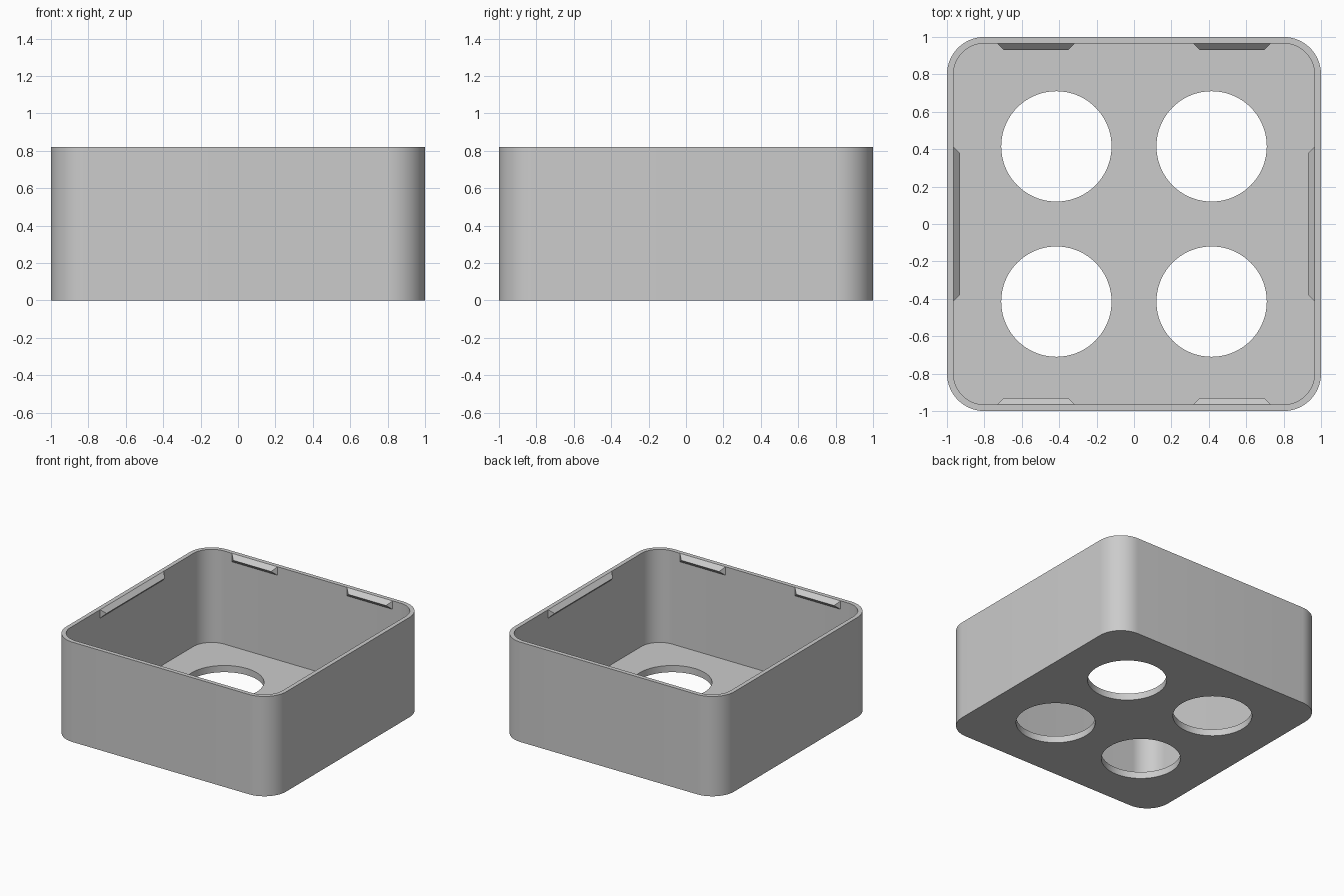
import bpy
import bmesh
from math import cos, sin, pi, radians
from mathutils import Matrix, Vector

if "Cube" in bpy.data.objects:
    bpy.data.objects.remove(bpy.data.objects["Cube"])

HEIGHT, WALL, FLOOR, RADIUS = 0.82, 0.035, 0.055, 0.2
INNER = 1 - WALL

grey = bpy.data.materials.new("plain grey")
grey.use_nodes = True
grey.diffuse_color = (0.6, 0.6, 0.6, 1)
grey.node_tree.nodes["Principled BSDF"].inputs["Base Color"].default_value = (0.6, 0.6, 0.6, 1)


def make_object(name, bm):
    bmesh.ops.recalc_face_normals(bm, faces=bm.faces)
    mesh = bpy.data.meshes.new(name)
    bm.to_mesh(mesh)
    bm.free()
    mesh.materials.append(grey)
    obj = bpy.data.objects.new(name, mesh)
    bpy.context.collection.objects.link(obj)
    return obj


def rounded_loop(bm, half, radius, z, steps=14):
    """Ring of vertices around a rounded square."""
    ring = []
    for corner, (sx, sy) in enumerate([(1, 1), (-1, 1), (-1, -1), (1, -1)]):
        for i in range(steps + 1):
            a = (corner + i / steps) * pi / 2
            ring.append(bm.verts.new((sx * (half - radius) + radius * cos(a),
                                      sy * (half - radius) + radius * sin(a), z)))
    return ring


# Open box: outer wall, rim, inner wall and floor
bm = bmesh.new()
rings = [rounded_loop(bm, 1, RADIUS, 0),
         rounded_loop(bm, 1, RADIUS, HEIGHT),
         rounded_loop(bm, INNER, RADIUS - WALL, HEIGHT),
         rounded_loop(bm, INNER, RADIUS - WALL, FLOOR)]
for low, high in zip(rings, rings[1:]):
    for i in range(len(low)):
        j = (i + 1) % len(low)
        bm.faces.new((low[i], low[j], high[j], high[i]))
bm.faces.new(rings[0])
bm.faces.new(rings[-1])
box = make_object("box_shell", bm)

# Four round holes through the floor
bm = bmesh.new()
for x in (-0.415, 0.415):
    for y in (-0.415, 0.415):
        bmesh.ops.create_cone(bm, cap_ends=True, segments=72, radius1=0.295, radius2=0.295,
                              depth=0.4, matrix=Matrix.Translation((x, y, 0)))
cutter = make_object("hole_cutter", bm)
cutter.hide_render = True

cut = box.modifiers.new("floor holes", 'BOOLEAN')
cut.operation = 'DIFFERENCE'
cut.solver = 'EXACT'
cut.object = cutter
bpy.ops.object.select_all(action='DESELECT')
bpy.context.view_layer.objects.active = box
box.select_set(True)
bpy.ops.object.modifier_apply(modifier=cut.name)
bpy.data.objects.remove(cutter)
bpy.ops.object.shade_smooth_by_angle(angle=radians(30))


def snap_ridge(name, offset, half, angle):
    """Triangular ridge with tapered ends, just below the rim."""
    depth = 0.035
    bm = bmesh.new()
    turn = Matrix.Rotation(angle, 4, 'Z')
    ends = []
    for side in (-1, 1):
        points = [(offset + side * half, INNER, HEIGHT),
                  (offset + side * (half - depth), INNER - depth, HEIGHT - depth),
                  (offset + side * half, INNER, HEIGHT - 2 * depth)]
        ends.append([bm.verts.new(turn @ Vector(p)) for p in points])
    a, b = ends
    bm.faces.new(a)
    bm.faces.new(b)
    for i in range(3):
        j = (i + 1) % 3
        bm.faces.new((a[i], a[j], b[j], b[i]))
    make_object(name, bm)


# Two short ridges on front and back, one long ridge on each side
for wall, angle in (("back", 0), ("front", pi)):
    for side, offset in (("a", -0.523), ("b", 0.523)):
        snap_ridge(f"{wall}_snap_ridge_{side}", offset, 0.207, angle)
for wall, angle in (("right", pi / 2), ("left", -pi / 2)):
    snap_ridge(f"{wall}_snap_ridge", 0, 0.413, angle)
